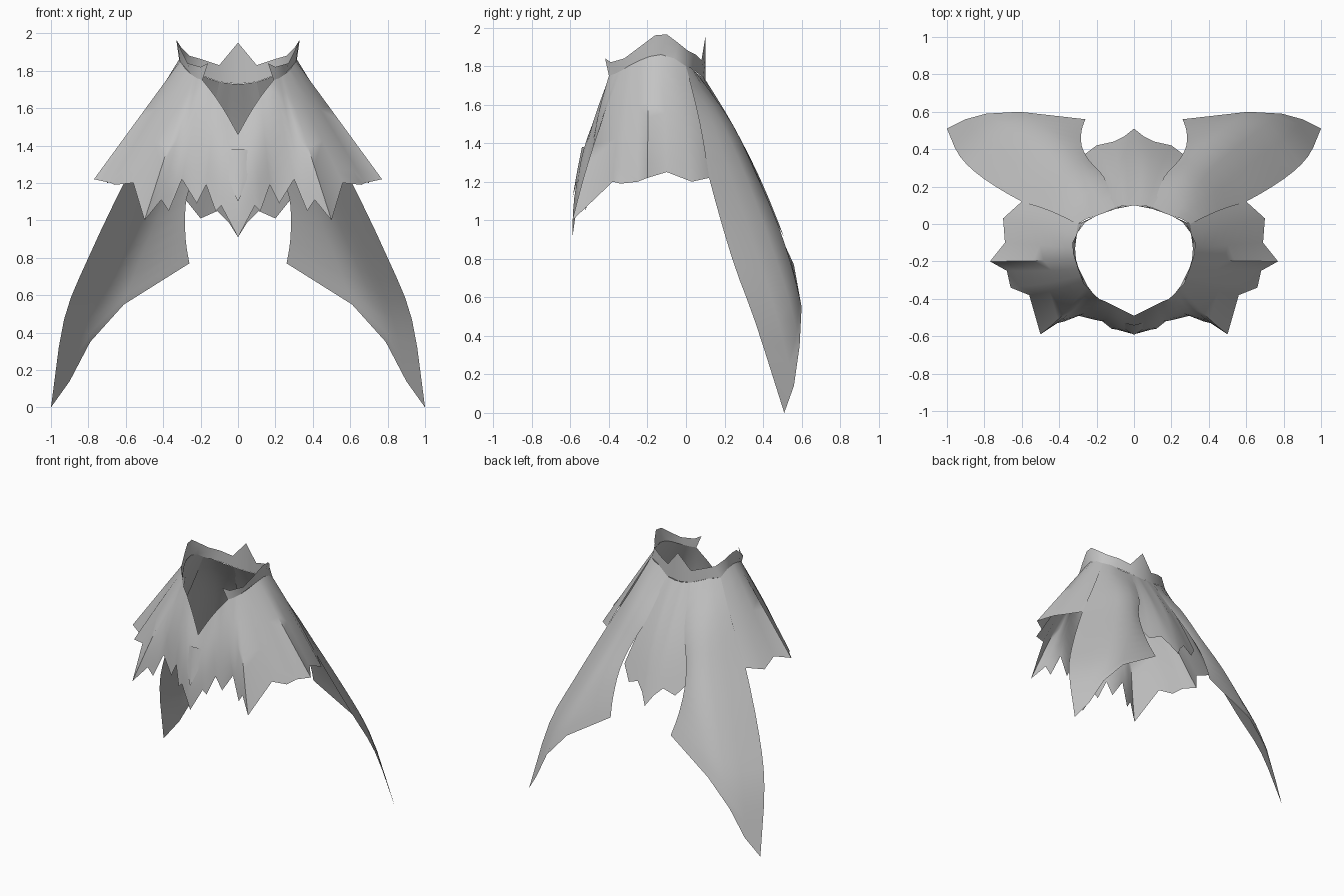
import bpy, bmesh, math
from mathutils import Vector

cube = bpy.data.objects.get("Cube")
if cube:
    bpy.data.objects.remove(cube, do_unlink=True)

cloth = bpy.data.materials.new("grey_cloth")
cloth.use_nodes = True
GREY = (0.55, 0.55, 0.55, 1)
cloth.diffuse_color = GREY
bsdf = next(n for n in cloth.node_tree.nodes if n.type == 'BSDF_PRINCIPLED')
bsdf.inputs["Base Color"].default_value = GREY
bsdf.inputs["Roughness"].default_value = 0.8


def sheet(name, columns):
    """Skin neighbouring columns of points into one half and mirror it."""
    bm = bmesh.new()
    grid = [[bm.verts.new(p) for p in col] for col in columns]
    for a, b in zip(grid, grid[1:]):
        for i in range(len(a) - 1):
            bm.faces.new((a[i], a[i + 1], b[i + 1], b[i]))
    mesh = bpy.data.meshes.new(name)
    bm.to_mesh(mesh)
    bm.free()
    mesh.materials.append(cloth)
    obj = bpy.data.objects.new(name, mesh)
    bpy.context.collection.objects.link(obj)
    mod = obj.modifiers.new("mirror", 'MIRROR')
    mod.use_clip = True
    mod.merge_threshold = 0.001
    bpy.ops.object.select_all(action='DESELECT')
    obj.select_set(True)
    bpy.context.view_layer.objects.active = obj
    bpy.ops.object.shade_smooth_by_angle(angle=math.radians(50))
    return obj


def drape(top, hem, steps=8, bulge=0.03):
    """Column from neckline to hem, swelling forward or backward."""
    top, hem = Vector(top), Vector(hem)
    out = Vector((hem.x, hem.y + 0.15, 0)).normalized()
    pts = []
    for i in range(steps + 1):
        t = i / steps
        p = top.lerp(hem, t)
        p.y += bulge * math.sin(math.pi * t) * out.y
        pts.append(p)
    return pts


def smooth_path(points, steps=3):
    """Catmull-Rom curve through the points."""
    p = [Vector(q) for q in points]
    p = [2 * p[0] - p[1]] + p + [2 * p[-1] - p[-2]]
    out = []
    for i in range(1, len(p) - 2):
        a, b, c, d = p[i - 1:i + 3]
        for k in range(steps):
            t = k / steps
            out.append(0.5 * (2 * b + (c - a) * t + (2 * a - 5 * b + 4 * c - d) * t ** 2
                              + (3 * b - a - 3 * c + d) * t ** 3))
    return out + [p[-2]]


# Front and shoulder mantle: neckline point, jagged hem point
mantle = [
    ((0, -.49, 1.46), (0, -.59, .91)),
    ((.05, -.465, 1.55), (.09, -.565, 1.08)),
    ((.08, -.45, 1.60), (.12, -.56, 1.05)),
    ((.12, -.43, 1.66), (.17, -.52, 1.19)),
    ((.15, -.415, 1.70), (.22, -.51, 1.09)),
    ((.19, -.40, 1.75), (.30, -.49, 1.22)),
    ((.22, -.37, 1.76), (.37, -.52, 1.05)),
    ((.235, -.35, 1.77), (.41, -.53, 1.11)),
    ((.25, -.33, 1.78), (.50, -.59, 1.00)),
    ((.27, -.30, 1.80), (.56, -.38, 1.20)),
    ((.28, -.28, 1.81), (.66, -.34, 1.19)),
    ((.295, -.24, 1.83), (.68, -.25, 1.20)),
    ((.31, -.19, 1.85), (.77, -.20, 1.22)),
    ((.315, -.13, 1.86), (.69, -.10, 1.25)),
    ((.31, -.06, 1.84), (.70, .03, 1.20)),
    ((.30, 0, 1.80), (.60, .12, 1.22)),
]
sheet("mantle", [drape(a, b) for a, b in mantle])

# Pointed centre panel of the back
back = [
    ((.10, .09, 1.74), (.28, .36, 1.11)),
    ((.07, .095, 1.735), (.20, .42, 1.01)),
    ((.05, .097, 1.735), (.11, .44, 1.05)),
    ((.03, .10, 1.73), (.05, .47, .99)),
    ((0, .10, 1.73), (0, .51, .91)),
]
sheet("back_panel", [drape(a, b) for a, b in back])

# Long swept tails, from outer edge to inner edge
tail = [
    [(.30, 0, 1.80), (.45, .06, 1.50), (.60, .12, 1.22), (.80, .24, .80), (.93, .36, .47), (1, .51, 0)],
    [(.25, .03, 1.79), (.39, .14, 1.50), (.52, .24, 1.20), (.70, .38, .80), (.83, .48, .47), (.90, .56, .14)],
    [(.21, .04, 1.78), (.33, .19, 1.50), (.43, .31, 1.23), (.60, .45, .85), (.72, .54, .57), (.79, .59, .35)],
    [(.16, .06, 1.76), (.25, .24, 1.50), (.33, .36, 1.25), (.45, .48, .97), (.55, .56, .72), (.61, .60, .55)],
    [(.10, .09, 1.74), (.16, .25, 1.45), (.24, .34, 1.25), (.28, .42, 1.08), (.28, .50, .90), (.26, .56, .77)],
]
sheet("tails", [smooth_path(c) for c in tail])

# Standing collar with peaks at the front, sides and back
collar = [
    ((.19, -.40, 1.75), (.16, -.42, 1.84)),
    ((.22, -.37, 1.76), (.20, -.39, 1.82)),
    ((.25, -.33, 1.78), (.27, -.32, 1.84)),
    ((.295, -.24, 1.83), (.30, -.24, 1.90)),
    ((.31, -.19, 1.85), (.325, -.16, 1.96)),
    ((.315, -.13, 1.86), (.33, -.10, 1.965)),
    ((.31, -.06, 1.84), (.30, -.04, 1.92)),
    ((.30, 0, 1.80), (.26, .01, 1.88)),
    ((.21, .04, 1.78), (.19, .05, 1.86)),
    ((.10, .09, 1.74), (.10, .08, 1.83)),
    ((0, .10, 1.73), (0, .10, 1.95)),
]
sheet("collar", [drape(a, b, 2, 0) for a, b in collar])

# Small pointed lappet laid on the chest
sheet("chest_lappet", [
    [(0, -.540, 1.38), (0, -.566, 1.25), (0, -.592, 1.10)],
    [(.04, -.530, 1.38), (.03, -.562, 1.25), (.005, -.590, 1.11)],
    [(.08, -.522, 1.36), (.06, -.554, 1.25), (.01, -.588, 1.12)],
])
